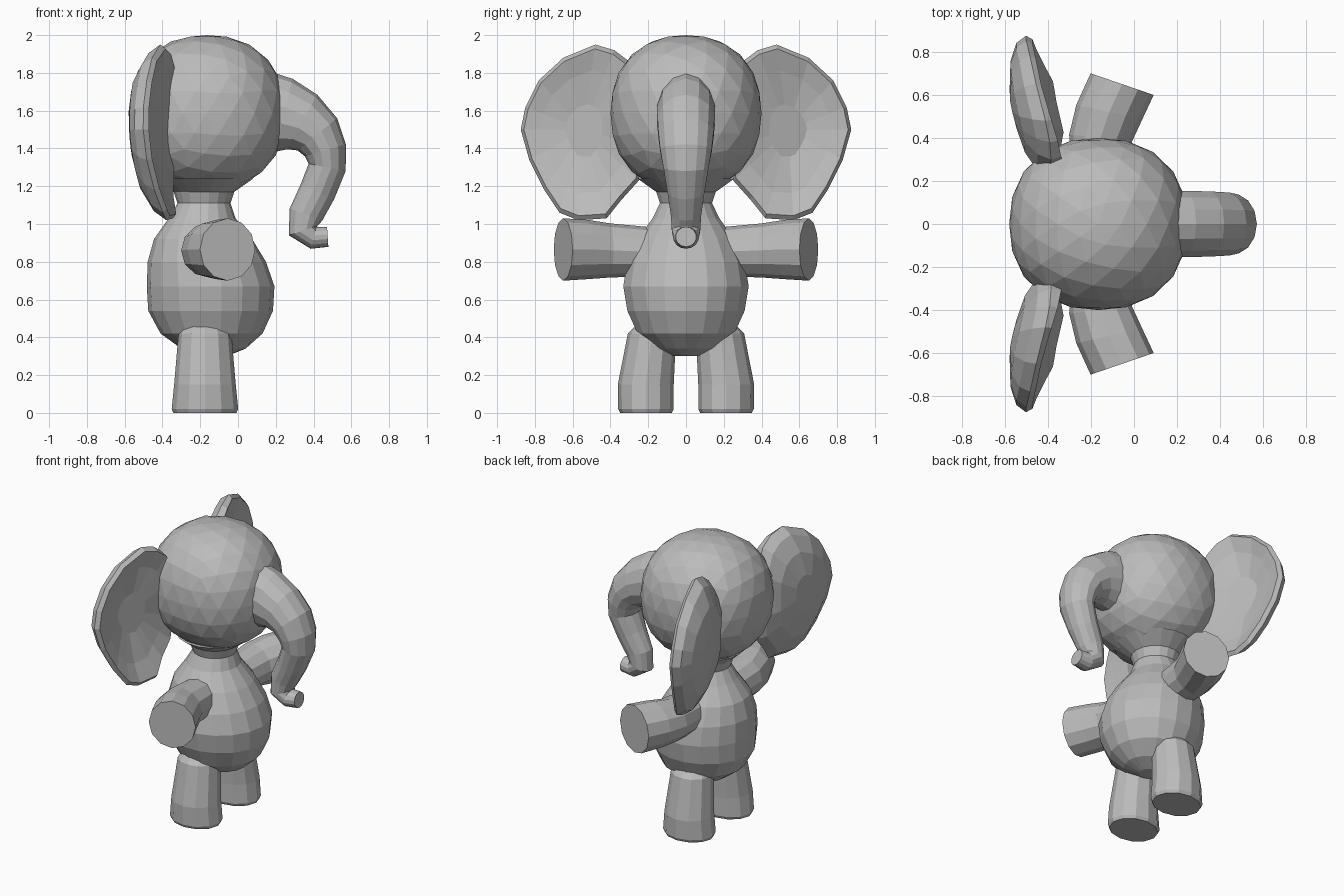
import bpy, bmesh, math
from mathutils import Vector

cube = bpy.data.objects.get("Cube")
if cube:
    bpy.data.objects.remove(cube, do_unlink=True)

grey = bpy.data.materials.new("plain grey")
grey.use_nodes = True
colour = (0.5, 0.5, 0.5, 1)
grey.diffuse_color = colour
grey.node_tree.nodes["Principled BSDF"].inputs["Base Color"].default_value = colour


def finish(name, bm):
    bmesh.ops.recalc_face_normals(bm, faces=bm.faces)
    mesh = bpy.data.meshes.new(name)
    bm.to_mesh(mesh)
    bm.free()
    mesh.materials.append(grey)
    obj = bpy.data.objects.new(name, mesh)
    bpy.context.collection.objects.link(obj)


def skin(name, loops):
    """Bridge point loops of equal length and cap both ends."""
    bm = bmesh.new()
    rows = [[bm.verts.new(p) for p in loop] for loop in loops]
    n = len(rows[0])
    for a, b in zip(rows, rows[1:]):
        for i in range(n):
            j = (i + 1) % n
            bm.faces.new((a[i], a[j], b[j], b[i]))
    bm.faces.new(rows[0])
    bm.faces.new(rows[-1])
    finish(name, bm)


def ellipse(centre, u, v, n):
    c, u, v = Vector(centre), Vector(u), Vector(v)
    return [c + u * math.cos(t) + v * math.sin(t)
            for t in (math.tau * i / n for i in range(n))]


# Head: a slightly boxy ball
bm = bmesh.new()
bmesh.ops.create_icosphere(bm, subdivisions=3, radius=1)
for v in bm.verts:
    p = v.co / sum(abs(c) ** 2.25 for c in v.co) ** (1 / 2.25)
    v.co = Vector((-0.165 + 0.415 * p.x, 0.4 * p.y, 1.587 + 0.413 * p.z))
finish("head", bm)

# Body and neck: height, centre x, half depth, half width
body = [(0.3, -0.12, 0.06, 0.06), (0.34, -0.13, 0.17, 0.16), (0.42, -0.14, 0.27, 0.26),
        (0.54, -0.145, 0.33, 0.315), (0.67, -0.145, 0.338, 0.337), (0.8, -0.165, 0.313, 0.315),
        (0.92, -0.185, 0.26, 0.26), (1.03, -0.19, 0.177, 0.18),
        (1.11, -0.18, 0.14, 0.14), (1.17, -0.18, 0.16, 0.16), (1.24, -0.17, 0.25, 0.26)]
skin("body", [ellipse((x, 0, z), (rx, 0, 0), (0, ry, 0), 18) for z, x, rx, ry in body])

# Trunk: x, z, half thickness, half width; each ring is square to the path
path = [(0.1, 1.6, 0.22, 0.16), (0.24, 1.575, 0.2, 0.158), (0.34, 1.54, 0.165, 0.155),
        (0.42, 1.475, 0.135, 0.15), (0.463, 1.39, 0.113, 0.14), (0.472, 1.3, 0.1, 0.122),
        (0.42, 1.17, 0.097, 0.1), (0.36, 1.05, 0.092, 0.082), (0.345, 0.965, 0.08, 0.077),
        (0.4, 0.927, 0.06, 0.067), (0.475, 0.932, 0.053, 0.055)]
loops = []
for i, (x, z, r, w) in enumerate(path):
    a, b = path[max(i - 1, 0)], path[min(i + 1, len(path) - 1)]
    d = Vector((b[0] - a[0], 0, b[1] - a[1])).normalized()
    loops.append(ellipse((x, 0, z), (-d.z * r, 0, d.x * r), (0, w, 0), 14))
skin("trunk", loops)

# Ear outline as (y, z), and its section from back to front as (scale, x offset)
outline = [(0.3, 1.86), (0.38, 1.92), (0.48, 1.95), (0.65, 1.88), (0.78, 1.76), (0.85, 1.62),
           (0.875, 1.5), (0.83, 1.34), (0.75, 1.18), (0.67, 1.06), (0.57, 1.02),
           (0.42, 1.03), (0.34, 1.13), (0.25, 1.23), (0.22, 1.4), (0.22, 1.7)]
section = [(0.3, -0.075), (0.65, -0.072), (0.9, -0.045), (1, 0), (0.95, 0.03),
           (0.7, 0.025), (0.3, 0.02)]


def ear_point(y, z, scale, offset):
    y, z = 0.54 + (y - 0.54) * scale, 1.5 + (z - 1.5) * scale
    bend = 0.44 * (z - 1.55) ** 2 + 0.3 * max(0, 0.55 - y)
    # The front side thickens towards the head
    if offset > 0:
        root = min(1, max(0, (0.6 - y) / 0.2))
        offset += 0.065 * root * max(0, 1 - abs(z - 1.6) / 0.4)
    return Vector((-0.503 + bend + offset, y, z))


# Arm rings: x, y, z, half width, half height
arm = [(-0.17, 0.1, 0.85, 0.125, 0.125), (-0.155, 0.4, 0.86, 0.147, 0.143),
       (-0.115, 0.52, 0.865, 0.157, 0.157), (-0.055, 0.65, 0.865, 0.155, 0.165)]
# Leg rings: height, y, half depth, half width
leg = [(0.5, 0.14, 0.1, 0.09), (0.42, 0.18, 0.14, 0.128), (0.15, 0.213, 0.163, 0.148),
       (0.02, 0.212, 0.176, 0.147), (0, 0.212, 0.167, 0.137)]

# Paired parts, mirrored across the y = 0 plane
for side, s in (("front", -1), ("back", 1)):
    flip = Vector((1, s, 1))
    skin(side + "_ear", [[ear_point(y, z, *step) * flip for y, z in outline]
                         for step in section])

    arm_loops = []
    for i, (x, y, z, rw, rh) in enumerate(arm):
        turn = 0.11 * i
        u = (rw * math.cos(turn), -s * rw * math.sin(turn), 0)
        arm_loops.append(ellipse((x, s * y, z), u, (0, 0, rh), 12))
    skin(side + "_arm", arm_loops)

    skin(side + "_leg", [ellipse((-0.175, s * y, z), (rx, 0, 0), (0, ry, 0), 12)
                         for z, y, rx, ry in leg])
